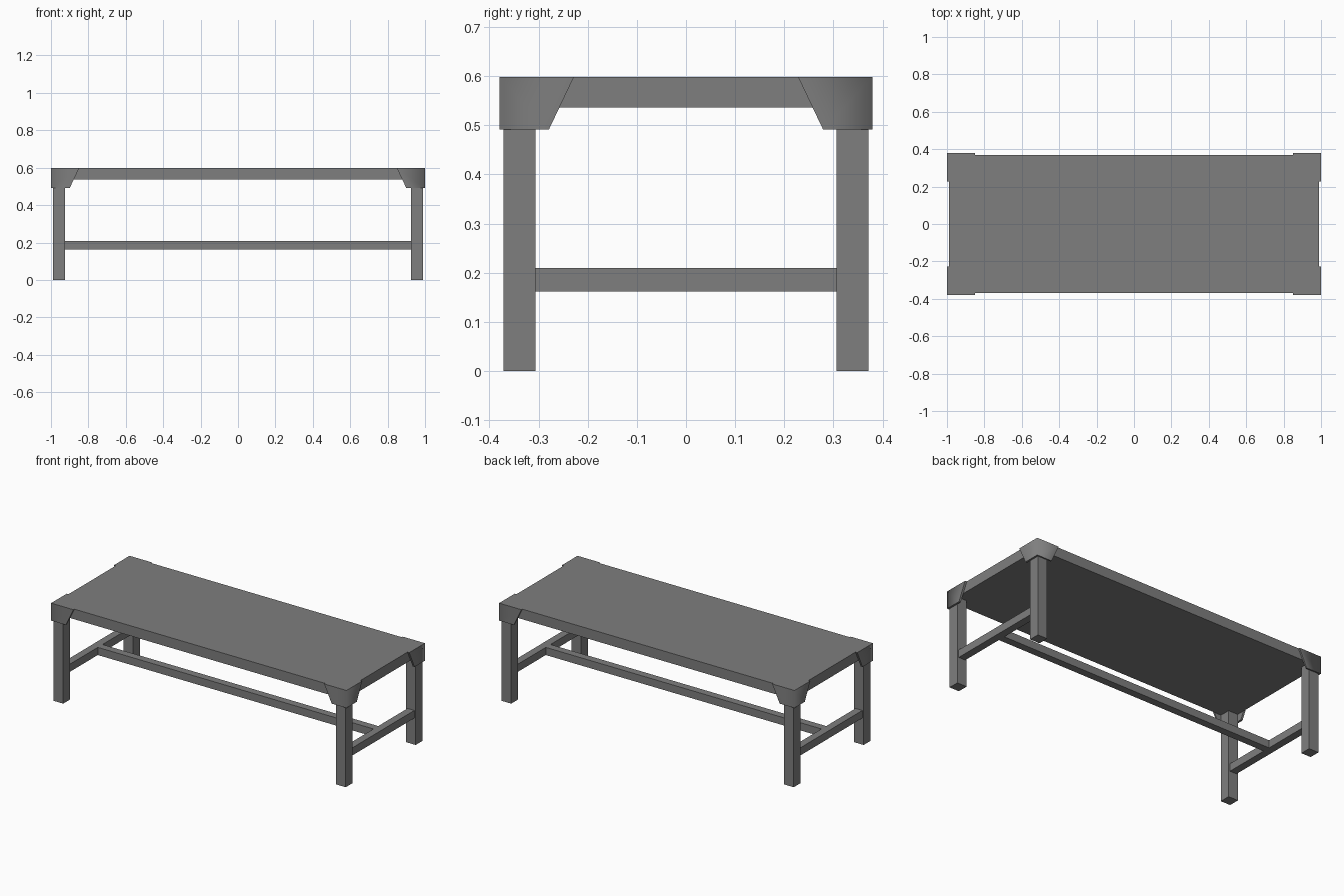
import bpy, bmesh

if "Cube" in bpy.data.objects:
    bpy.data.objects.remove(bpy.data.objects["Cube"])

TOP_X, TOP_Y = 0.988, 0.370      # table top half sizes
OUT_X, OUT_Y = 1.0, 0.379        # outer faces of the corner brackets
LEG = 0.065
TOP_Z, UNDER_Z, BRACKET_Z = 0.598, 0.536, 0.491

# Dark grey finish
dark = bpy.data.materials.new("dark_grey")
dark.diffuse_color = (0.21, 0.21, 0.21, 1)
dark.use_nodes = True
dark.node_tree.nodes["Principled BSDF"].inputs["Base Color"].default_value = dark.diffuse_color


def finish(name, bm):
    bmesh.ops.recalc_face_normals(bm, faces=bm.faces)
    mesh = bpy.data.meshes.new(name)
    bm.to_mesh(mesh)
    bm.free()
    mesh.materials.append(dark)
    obj = bpy.data.objects.new(name, mesh)
    bpy.context.collection.objects.link(obj)
    return obj


def box(name, lo, hi):
    bm = bmesh.new()
    bmesh.ops.create_cube(bm, size=1)
    for v in bm.verts:
        v.co = [(a + b) / 2 + c * (b - a) for a, b, c in zip(lo, hi, v.co)]
    return finish(name, bm)


def bracket(name, sx, sy):
    # L-shaped plate whose arms get shorter towards the bottom
    def ring(arm, z):
        pts = [(OUT_X, OUT_Y - arm), (OUT_X, OUT_Y), (OUT_X - arm, OUT_Y),
               (OUT_X - arm, TOP_Y), (TOP_X, TOP_Y), (TOP_X, OUT_Y - arm)]
        return [bm.verts.new((sx * x, sy * y, z)) for x, y in pts]
    bm = bmesh.new()
    low, high = ring(0.10, BRACKET_Z), ring(0.151, TOP_Z)
    bm.faces.new(low)
    bm.faces.new(high)
    for i in range(6):
        j = (i + 1) % 6
        face = bm.faces.new((low[i], low[j], high[j], high[i]))
        face.smooth = i < 2          # soft shading round the outer corner
    for edge in bm.edges:
        edge.smooth = set(edge.verts) == {low[1], high[1]}
    return finish(name, bm)


# Table top
box("table_top", (-TOP_X, -TOP_Y, UNDER_Z), (TOP_X, TOP_Y, TOP_Z))

# Legs, corner brackets and end stretchers
leg_cx, leg_cy = 0.989 - LEG / 2, 0.371 - LEG / 2
half = 0.023
for sx, side in ((-1, "left"), (1, "right")):
    for sy, end in ((-1, "front"), (1, "back")):
        cx, cy = sx * leg_cx, sy * leg_cy
        box(f"{end}_{side}_leg", (cx - LEG / 2, cy - LEG / 2, 0),
            (cx + LEG / 2, cy + LEG / 2, UNDER_Z))
        bracket(f"{end}_{side}_bracket", sx, sy)
    y = leg_cy - LEG / 2
    box(f"{side}_stretcher", (sx * leg_cx - half, -y, 0.162),
        (sx * leg_cx + half, y, 0.209))

# Long centre stretcher
x = leg_cx - half
box("centre_stretcher", (-x, -half, 0.162), (x, half, 0.209))
